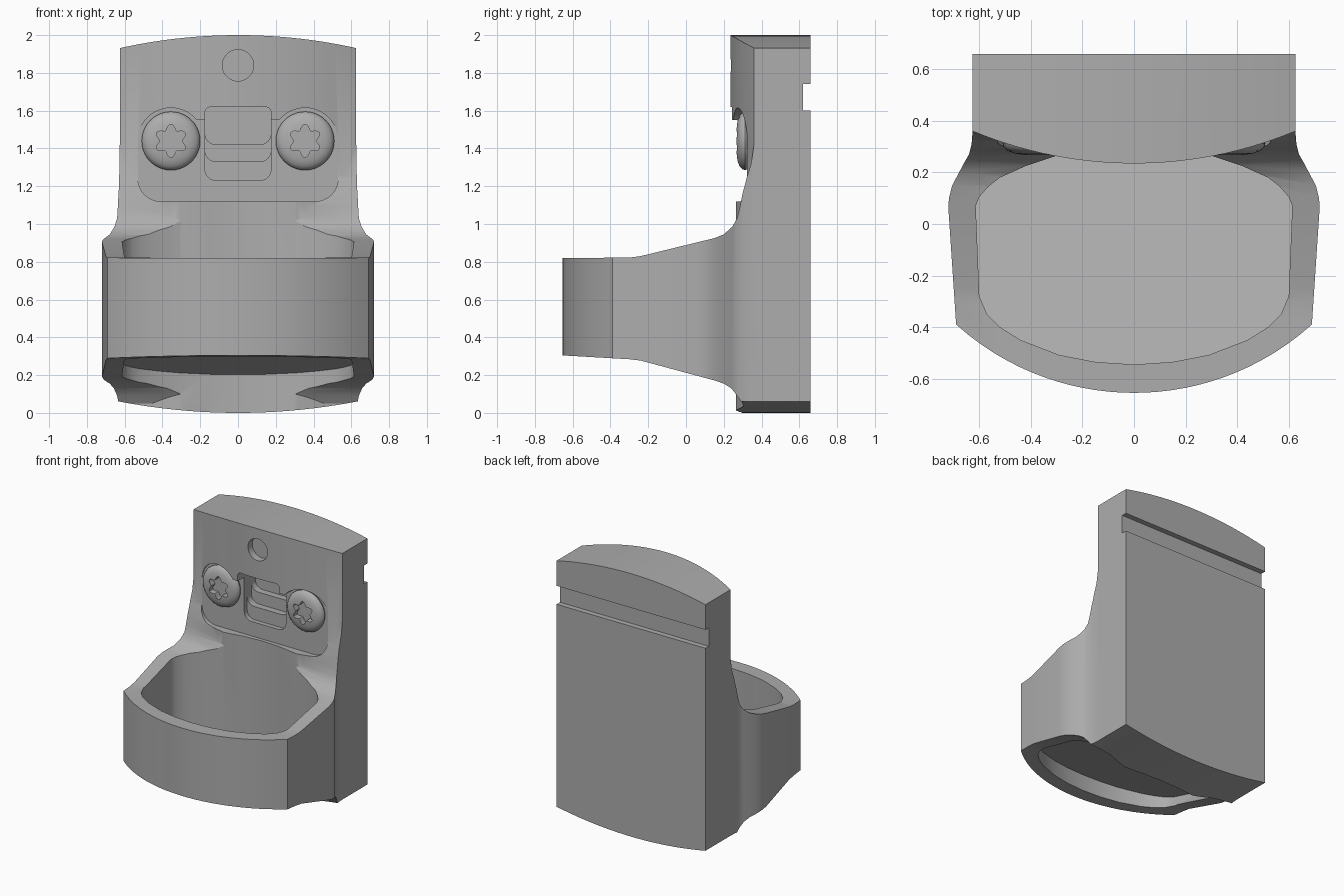
import bpy
import bmesh
from math import sin, cos, pi, radians, sqrt
from mathutils import Vector

if "Cube" in bpy.data.objects:
    bpy.data.objects.remove(bpy.data.objects["Cube"])

grey = bpy.data.materials.new("mid_grey")
grey.use_nodes = True
grey.diffuse_color = (0.42, 0.42, 0.42, 1)
grey.node_tree.nodes["Principled BSDF"].inputs["Base Color"].default_value = (0.42, 0.42, 0.42, 1)


def finish(name, bm):
    bmesh.ops.recalc_face_normals(bm, faces=bm.faces)
    mesh = bpy.data.meshes.new(name)
    bm.to_mesh(mesh)
    bm.free()
    mesh.materials.append(grey)
    obj = bpy.data.objects.new(name, mesh)
    bpy.context.collection.objects.link(obj)
    return obj


def prism(name, points, axis, low, high):
    """Extrude a 2D outline along an axis: x takes (y, z), y takes (x, z), z takes (x, y)."""
    place = {"x": lambda a, b, t: (t, a, b),
             "y": lambda a, b, t: (a, t, b),
             "z": lambda a, b, t: (a, b, t)}[axis]
    bm = bmesh.new()
    face = bm.faces.new([bm.verts.new(place(a, b, low)) for a, b in points])
    new = bmesh.ops.extrude_face_region(bm, geom=[face])["geom"]
    shift = Vector(place(0, 0, high - low))
    bmesh.ops.translate(bm, vec=shift, verts=[v for v in new if isinstance(v, bmesh.types.BMVert)])
    return finish(name, bm)


def combine(obj, other, operation):
    mod = obj.modifiers.new("combine", "BOOLEAN")
    mod.operation, mod.object, mod.solver = operation, other, "EXACT"
    bpy.context.view_layer.objects.active = obj
    bpy.ops.object.modifier_apply(modifier=mod.name)
    bpy.data.objects.remove(other)


def mirrored(half):
    """Close a half outline, running from x = 0 round to x = 0, by mirroring it."""
    return half + [(-x, y) for x, y in reversed(half) if x > 1e-5]


def bow(half_width, middle, edge, steps=14):
    """Shallow circular arc from the middle out to +half_width."""
    sag = abs(edge - middle)
    radius = (half_width ** 2 + sag ** 2) / (2 * sag)
    sign = 1 if edge > middle else -1
    xs = [half_width * i / steps for i in range(steps + 1)]
    return [(x, middle + sign * (radius - sqrt(radius ** 2 - x * x))) for x in xs]


def arc(cx, cy, r, start, end, steps=14):
    angles = [radians(start + (end - start) * i / steps) for i in range(steps + 1)]
    return [(cx + r * cos(a), cy + r * sin(a)) for a in angles]


# Ring body: plan outline trimmed by the side profile with its fillets
ring_plan = bow(0.69, -0.655, -0.39) + [
    (0.72, 0.06), (0.718, 0.1), (0.705, 0.15), (0.66, 0.235),
    (0.64, 0.27), (0.63, 0.31), (0.626, 0.36), (0.626, 0.5), (0, 0.5)]
body = prism("holder_body", mirrored(ring_plan), "z", -0.1, 2.1)
side_profile = [
    (-0.7, 0.307), (-0.7, 0.82), (-0.3, 0.822), (-0.24, 0.83), (0.15, 0.925), (0.2, 0.945),
    (0.245, 0.985), (0.27, 1.03), (0.285, 1.09), (0.297, 1.15), (0.32, 1.24), (0.345, 1.32),
    (0.36, 1.42), (0.45, 1.45), (0.45, -0.05), (0.31, -0.05), (0.3, 0.05), (0.275, 0.085),
    (0.24, 0.13), (0.2, 0.155), (0.15, 0.172), (-0.24, 0.277), (-0.3, 0.284)]
combine(body, prism("side_trim", side_profile, "x", -1, 1), "INTERSECT")

# Back plate with a bowed front
plate_plan = bow(0.626, 0.235, 0.36) + [(0.626, 0.66), (0, 0.66)]
combine(body, prism("plate", mirrored(plate_plan), "z", -0.1, 2.1), "UNION")

# Arched top and bottom ends
arch = bow(0.8, 0, 0.098) + bow(0.8, 2, 1.887)[::-1]
combine(body, prism("arch_trim", mirrored(arch), "y", -1, 1), "INTERSECT")

# Ring opening
opening = [(0, -0.545), (0.15, -0.535), (0.29, -0.508), (0.44, -0.45), (0.52, -0.4),
           (0.57, -0.35), (0.6, -0.28), (0.614, 0.07), (0.6, 0.105), (0.565, 0.145),
           (0.52, 0.18), (0.42, 0.225), (0.305, 0.263), (0.15, 0.29), (0, 0.3)]
combine(body, prism("opening_cut", mirrored(opening), "z", -0.2, 1.125), "DIFFERENCE")

# Sloping floor across the opening
wide = [(x * 1.03, y * 1.03) for x, y in opening]
floor = prism("ring_floor", mirrored(wide), "z", -0.1, 1)
slab = [(-0.8, 0.488), (0.5, 0.15), (0.5, 0.21), (-0.8, 0.548)]
combine(floor, prism("floor_slab", slab, "x", -1, 1), "INTERSECT")
combine(body, floor, "UNION")

# Shallow pocket that wraps round the screw heads
SCREW_X, SCREW_Z = 0.355, 1.44
pocket = ([(0, 1.12)] + arc(0.41, 1.24, 0.12, -90, 0, 8)
          + arc(SCREW_X, SCREW_Z, 0.175, 0, 141) + [(0, 1.55)])
combine(body, prism("pocket_cut", mirrored(pocket), "y", 0, 0.325), "DIFFERENCE")

# Stepped slot, deeper towards the top
for bottom, depth in ((1.23, 0.36), (1.33, 0.41), (1.42, 0.46)):
    slot = ([(0, bottom)] + arc(0.115, bottom + 0.06, 0.06, -90, 0, 6)
            + arc(0.145, 1.59, 0.03, 0, 90, 4) + [(0, 1.62)])
    combine(body, prism("slot_cut", mirrored(slot), "y", 0, depth), "DIFFERENCE")

# Round blind hole near the top
combine(body, prism("hole_cut", arc(0, 1.84, 0.083, 0, 350, 35), "y", 0, 0.29), "DIFFERENCE")

# Groove across the back
groove = [(0.62, 1.6), (0.8, 1.6), (0.8, 1.74), (0.62, 1.74)]
combine(body, prism("groove_cut", groove, "x", -1, 1), "DIFFERENCE")


def screw(name, cx):
    """Domed head with a six-lobed socket."""
    profile = [(0.135, 0.34), (0.15, 0.325), (0.155, 0.312), (0.15, 0.298), (0.135, 0.284),
               (0.11, 0.274), (0.07, 0.268)]
    bm = bmesh.new()
    n = 40
    rings = [[bm.verts.new((cx + r * cos(2 * pi * i / n), y, SCREW_Z + r * sin(2 * pi * i / n)))
              for i in range(n)] for r, y in profile]
    for a, b in zip(rings, rings[1:]):
        for i in range(n):
            bm.faces.new((a[i], a[(i + 1) % n], b[(i + 1) % n], b[i]))
    bm.faces.new(rings[0])
    bm.faces.new(rings[-1])
    head = finish(name, bm)
    star = []
    for i in range(60):
        a = 2 * pi * i / 60
        r = 0.073 + 0.014 * cos(6 * a + pi)
        star.append((cx + r * cos(a), SCREW_Z + r * sin(a)))
    combine(head, prism("socket_cut", star, "y", 0.1, 0.315), "DIFFERENCE")
    return head


parts = [body, screw("left_screw", SCREW_X), screw("right_screw", -SCREW_X)]

# Smooth curved areas, keep edges crisp
for part in parts:
    bpy.ops.object.select_all(action="DESELECT")
    part.select_set(True)
    bpy.context.view_layer.objects.active = part
    bpy.ops.object.shade_smooth_by_angle(angle=radians(28))
